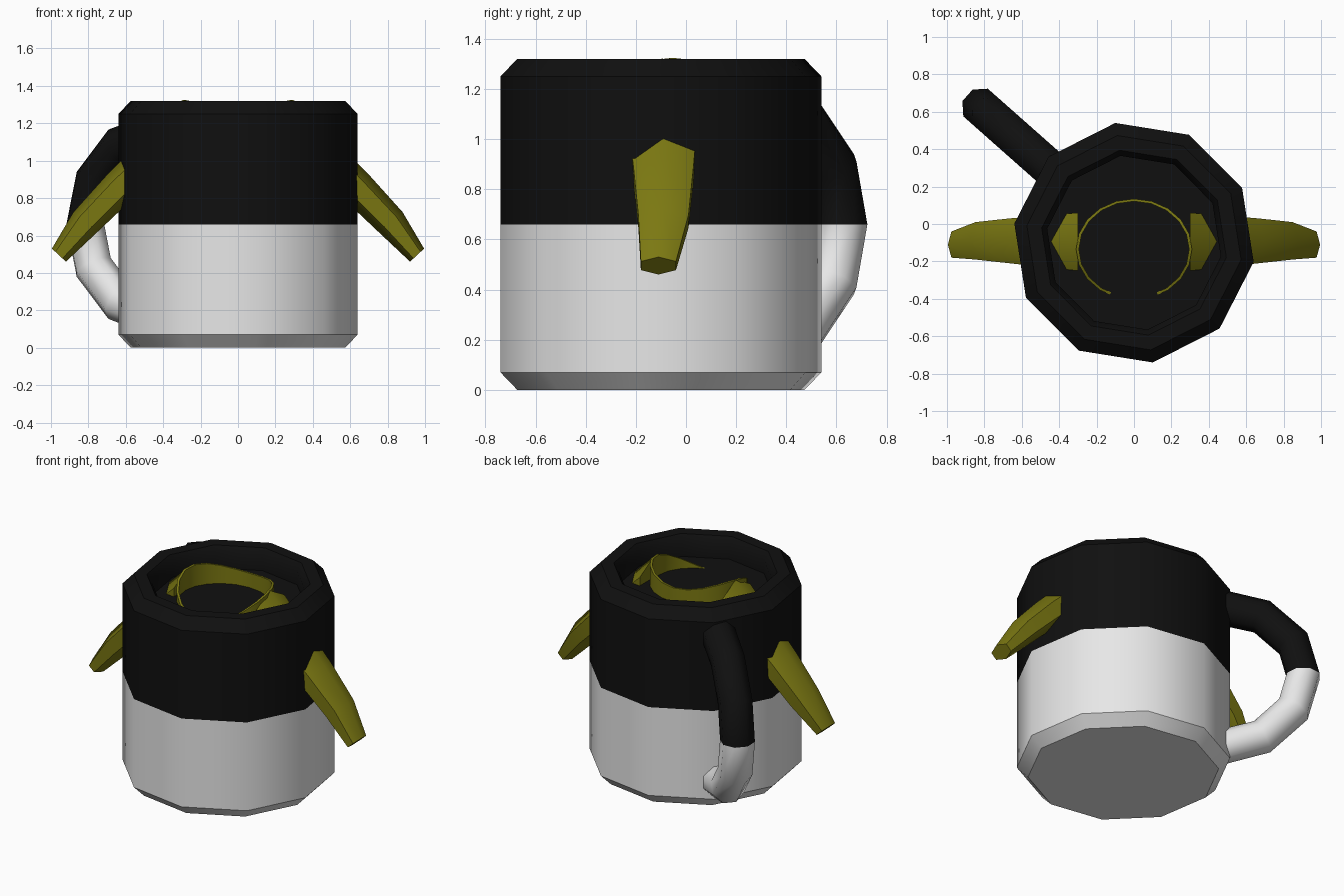
import bpy, bmesh, math
from mathutils import Vector

if "Cube" in bpy.data.objects:
    bpy.data.objects.remove(bpy.data.objects["Cube"])


def material(name, rgb):
    m = bpy.data.materials.new(name)
    m.diffuse_color = (*rgb, 1)
    m.use_nodes = True
    m.node_tree.nodes["Principled BSDF"].inputs["Base Color"].default_value = m.diffuse_color
    return m


BLACK = material("black", (0.005, 0.005, 0.005))
WHITE = material("white", (0.8, 0.8, 0.8))
YELLOW = material("dark yellow", (0.2, 0.19, 0.006))
CY = -0.1       # mug axis in y
SPLIT = 0.66    # height of the colour change


def loft(name, rings, mats, angle, cyclic=False):
    """Skin a list of closed point loops; the ends are capped unless cyclic."""
    bm = bmesh.new()
    loops = [[bm.verts.new(p) for p in r] for r in rings]
    n = len(loops[0])
    pairs = list(zip(loops, loops[1:]))
    if cyclic:
        pairs.append((loops[-1], loops[0]))
    else:
        bm.faces.new(loops[0])
        bm.faces.new(loops[-1])
    for a, b in pairs:
        for i in range(n):
            j = (i + 1) % n
            bm.faces.new((a[i], a[j], b[j], b[i]))
    bmesh.ops.recalc_face_normals(bm, faces=bm.faces)
    if len(mats) > 1:
        for f in bm.faces:
            f.material_index = int(f.calc_center_median().z < SPLIT)
    me = bpy.data.meshes.new(name)
    bm.to_mesh(me)
    bm.free()
    for m in mats:
        me.materials.append(m)
    ob = bpy.data.objects.new(name, me)
    bpy.context.collection.objects.link(ob)
    bpy.ops.object.select_all(action='DESELECT')
    ob.select_set(True)
    bpy.context.view_layer.objects.active = ob
    bpy.ops.object.shade_smooth_by_angle(angle=math.radians(angle))
    return ob


# Mug body: ten-sided, chamfered, with a shallow filled opening
profile = [(0.58, 0), (0.648, 0.07), (0.648, SPLIT), (0.648, 1.25),
           (0.58, 1.32), (0.50, 1.32), (0.47, 1.27), (0.47, 1.18)]
rings = []
for r, z in profile:
    angles = [math.radians(98.9 + 36 * i) for i in range(10)]
    rings.append([(r * math.cos(a), CY + r * math.sin(a), z) for a in angles])
loft("mug_body", rings, [BLACK, WHITE], 40)

# Handle: bent tube at the back left
a = math.radians(138.5)
out = Vector((math.cos(a), math.sin(a), 0))
side = Vector((-math.sin(a), math.cos(a), 0))
up = Vector((0, 0, 1))
half = [(0.55, 0.50), (0.84, 0.42), (1.03, 0.23)]
path = [(r, SPLIT + h) for r, h in half] + [(1.09, SPLIT)]
path += [(r, SPLIT - h) for r, h in reversed(half)]
rings = []
for i, (r, z) in enumerate(path):
    p, q = path[max(i - 1, 0)], path[min(i + 1, len(path) - 1)]
    t = (out * (q[0] - p[0]) + up * (q[1] - p[1])).normalized()
    nrm = t.cross(side)
    c = Vector((0, CY, 0)) + out * r + up * z
    rings.append([c + 0.107 * (side * math.cos(k * math.pi / 4 + math.pi / 8)
                               + nrm * math.sin(k * math.pi / 4 + math.pi / 8))
                  for k in range(8)])
loft("handle", rings, [BLACK, WHITE], 50)

# Horns: ridge point, underside point, centre y, half width
sections = [((0.30, 1.322), (0.30, 0.98), -0.095, 0.155),
            ((0.70, 0.925), (0.56, 0.80), -0.09, 0.12),
            ((0.88, 0.725), (0.75, 0.62), -0.09, 0.10),
            ((0.995, 0.53), (0.92, 0.46), -0.11, 0.07)]
hexagon = [(0, 0), (0.25, 1), (0.75, 1), (1, 0), (0.75, -1), (0.25, -1)]
for name, s in (("left_horn", -1), ("right_horn", 1)):
    rings = [[(s * (t[0] + (b[0] - t[0]) * f), y + w * k, t[1] + (b[1] - t[1]) * f)
              for f, k in hexagon] for t, b, y, w in sections]
    loft(name, rings, [YELLOW], 65)

# Inner band joining the horns, dipping below the fill at the front
rings = []
for i in range(20):
    a = i * math.tau / 20
    c, s = math.cos(a), math.sin(a)
    top = 1.315 + 0.06 * s - 0.10 * s * s
    rings.append([(k * 0.31 * c, -0.135 + k * 0.27 * s, z)
                  for k, z in ((1, 1.1), (1, top), (0.95, top), (0.95, 1.1))])
loft("inner_band", rings, [YELLOW], 40, cyclic=True)
